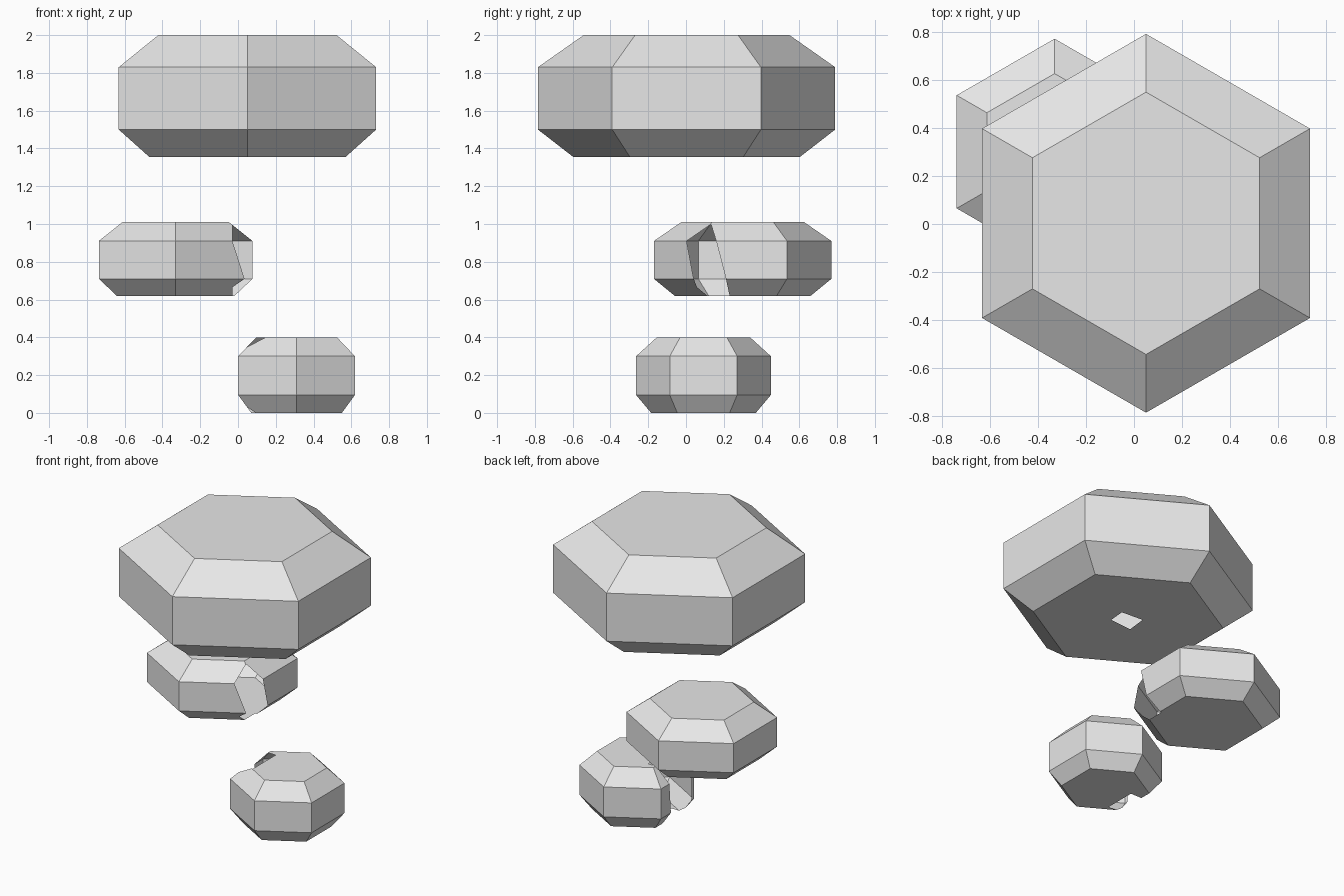
import bpy, bmesh, math
from mathutils import Vector

if "Cube" in bpy.data.objects:
    bpy.data.objects.remove(bpy.data.objects["Cube"])

grey = bpy.data.materials.new("plain_grey")
grey.diffuse_color = (0.8, 0.8, 0.8, 1)
grey.use_nodes = True
grey.node_tree.nodes["Principled BSDF"].inputs["Base Color"].default_value = grey.diffuse_color


def cut_opening(bm, planes):
    """Remove the part of the shell that lies behind every (point, normal) plane."""
    planes = [(Vector(p), Vector(n).normalized()) for p, n in planes]
    for p, n in planes:
        bmesh.ops.bisect_plane(bm, geom=bm.verts[:] + bm.edges[:] + bm.faces[:],
                               dist=1e-5, plane_co=p, plane_no=n)
    gone = [f for f in bm.faces
            if all((f.calc_center_median() - p).dot(n) < 1e-5 for p, n in planes)]
    bmesh.ops.delete(bm, geom=gone, context='FACES')


def hex_clump(name, cx, cy, rings, openings):
    """Bevelled hexagonal shell from (radius, height) rings, with openings."""
    bm = bmesh.new()
    loops = []
    for r, z in rings:
        angles = [math.radians(30 + 60 * k) for k in range(6)]
        loops.append([bm.verts.new((cx + r * math.cos(a), cy + r * math.sin(a), z))
                      for a in angles])
    for low, high in zip(loops, loops[1:]):
        for k in range(6):
            j = (k + 1) % 6
            bm.faces.new((low[k], low[j], high[j], high[k]))
    bm.faces.new(loops[0][::-1])
    bm.faces.new(loops[-1])
    for planes in openings:
        cut_opening(bm, planes)
    bmesh.ops.dissolve_limit(bm, angle_limit=0.01, verts=bm.verts[:], edges=bm.edges[:])
    mesh = bpy.data.meshes.new(name)
    bm.to_mesh(mesh)
    bm.free()
    mesh.materials.append(grey)
    bpy.context.collection.objects.link(bpy.data.objects.new(name, mesh))


# Large top clump: four-sided opening in the underside
quad = [(0.13, -0.065), (0.14, 0.05), (-0.02, 0.06), (-0.035, -0.08)]
socket = [((0, 0, 1.45), (0, 0, 1))]
for (x0, y0), (x1, y1) in zip(quad, quad[1:] + quad[:1]):
    socket.append(((x0, y0, 1.35), (y1 - y0, x0 - x1, 0)))
hex_clump("large_top_clump", 0.05, 0.003,
          [(0.60, 1.355), (0.787, 1.50), (0.787, 1.83), (0.545, 2.0)], [socket])

# Middle clump: leaning opening on the front right corner
back_side = ((0.077, 0.16, 0.91), (-0.04, 0.97, 0.25))
upper_gap = [((-0.03, 0.003, 0.91), (-0.945, 0.185, -0.27)), back_side]
lower_gap = [((-0.03, 0, 0.665), (-1, 0, 0)), back_side,
             ((-0.03, 0, 0.665), (-0.69, 0, 1))]
hex_clump("middle_clump", -0.33, 0.30,
          [(0.36, 0.62), (0.47, 0.71), (0.47, 0.91), (0.325, 1.01)],
          [upper_gap, lower_gap])

# Small low clump: tall opening on the left side
left_gap = [((0.155, 0, 0), (1, 0, 0)),
            ((0, 0.155, 0), (0, 1, -0.08)),
            ((0, -0.06, 0), (0, -1, 0))]
hex_clump("small_low_clump", 0.31, 0.0925,
          [(0.277, 0.0), (0.357, 0.095), (0.357, 0.30), (0.247, 0.40)], [left_gap])
